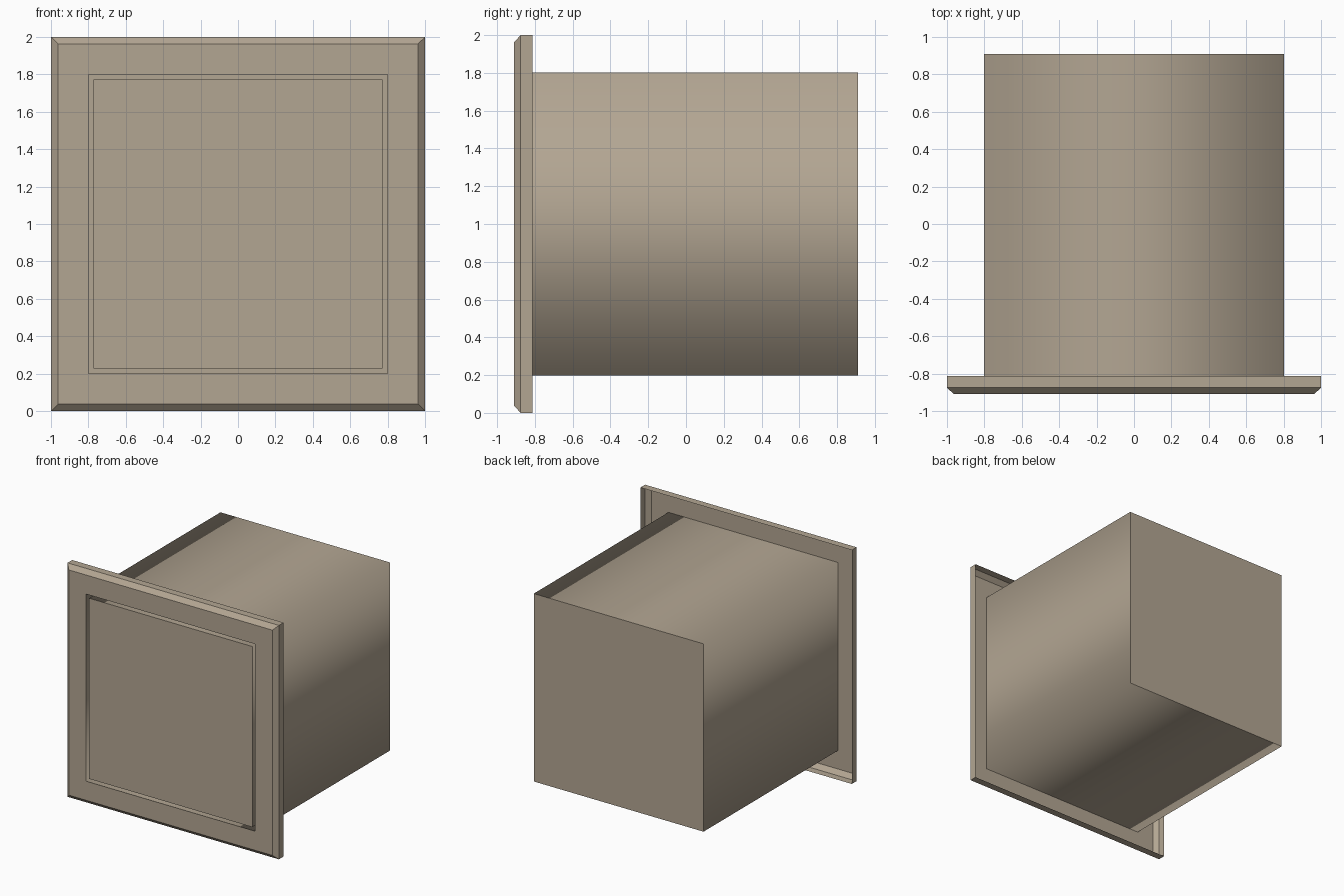
import bpy, bmesh

if "Cube" in bpy.data.objects:
    bpy.data.objects.remove(bpy.data.objects["Cube"])

mat = bpy.data.materials.new("warm_stone")
mat.diffuse_color = (0.45, 0.38, 0.29, 1)
mat.use_nodes = True
mat.node_tree.nodes["Principled BSDF"].inputs["Base Color"].default_value = mat.diffuse_color


def square_loft(name, profile, cap=False, smooth=False):
    """Sheet lofted through square rings given as (half_width, y).
    cap closes the final ring; smooth shades around the corners."""
    bm = bmesh.new()
    rings = [[bm.verts.new((sx * r, y, 1 + sz * r))
              for sx, sz in ((-1, -1), (1, -1), (1, 1), (-1, 1))]
             for r, y in profile]
    for a, b in zip(rings, rings[1:]):
        for i in range(4):
            j = (i + 1) % 4
            bm.faces.new((a[i], a[j], b[j], b[i])).smooth = smooth
    if cap:
        lid = bm.faces.new(rings[-1])
        for e in lid.edges:
            e.smooth = False
    bmesh.ops.recalc_face_normals(bm, faces=bm.faces)
    mesh = bpy.data.meshes.new(name)
    bm.to_mesh(mesh)
    bm.free()
    mesh.materials.append(mat)
    ob = bpy.data.objects.new(name, mesh)
    bpy.context.collection.objects.link(ob)
    return ob


FRONT, BACK = -0.91, 0.91

# Bevelled face frame: thin sheet with an open back
frame = square_loft("face_frame", [(0.80, FRONT), (0.963, FRONT), (1.0, -0.875), (1.0, -0.812)])
# Orient the frame sheet towards the front
if frame.data.polygons[0].normal.y > 0:
    frame.data.flip_normals()

# Housing behind the frame, open at the front
square_loft("housing", [(0.803, FRONT), (0.803, BACK)], cap=True, smooth=True)

# Block sitting inside the housing, flush with the frame, narrow gap all round
square_loft("inner_block", [(0.772, 0.85), (0.772, FRONT)], cap=True, smooth=True)
